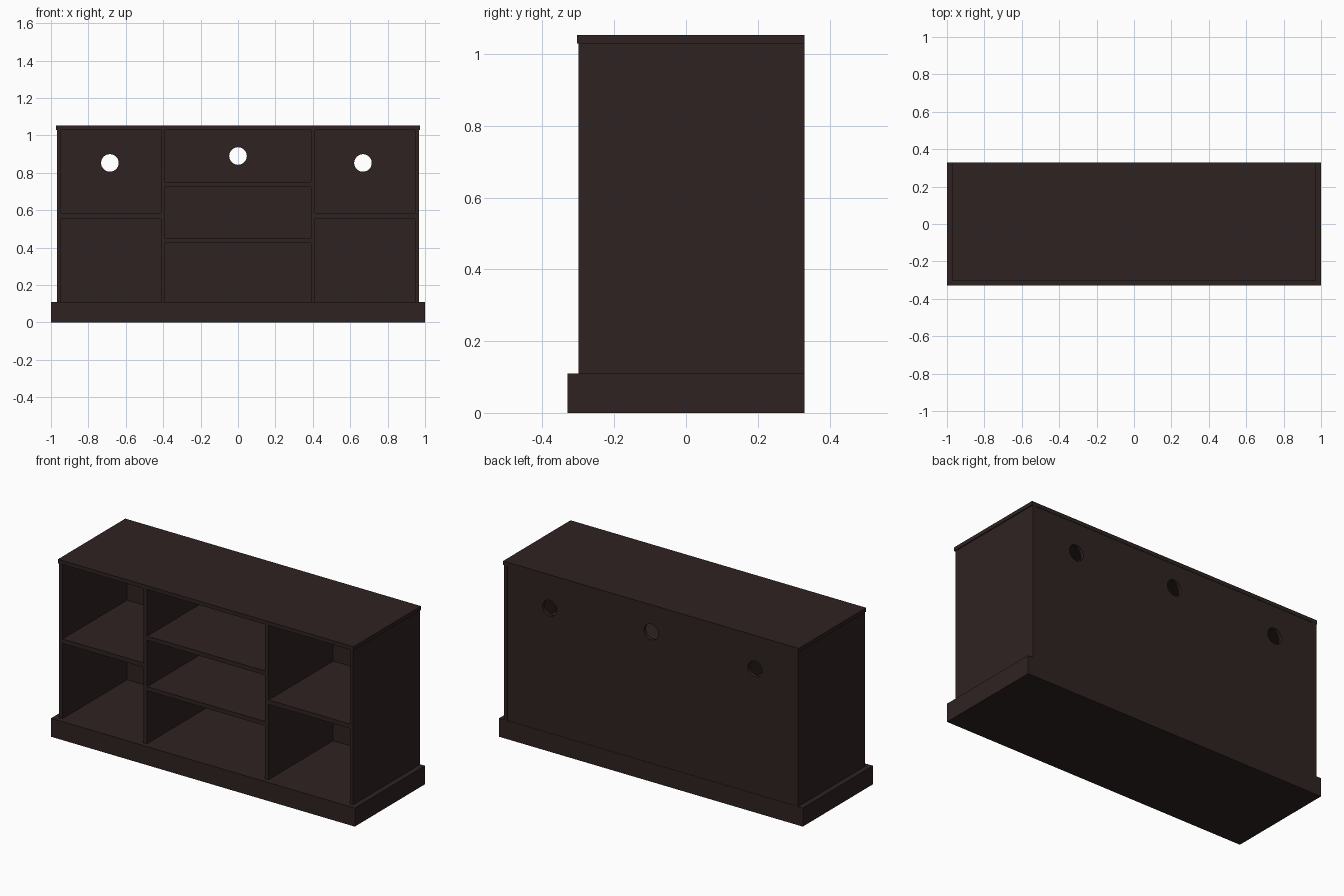
import bpy
import math
from mathutils import Matrix
import bmesh

cube = bpy.data.objects.get("Cube")
if cube:
    bpy.data.objects.remove(cube, do_unlink=True)

WOOD = (0.027, 0.0165, 0.0155, 1)
wood = bpy.data.materials.new("dark_brown_wood")
wood.use_nodes = True
wood.diffuse_color = WOOD
wood.node_tree.nodes["Principled BSDF"].inputs["Base Color"].default_value = WOOD


def link(name, bm):
    mesh = bpy.data.meshes.new(name)
    bm.to_mesh(mesh)
    bm.free()
    mesh.materials.append(wood)
    obj = bpy.data.objects.new(name, mesh)
    bpy.context.collection.objects.link(obj)
    return obj


def board(name, x, y, z):
    """Box spanning the (low, high) range on each axis."""
    bm = bmesh.new()
    bmesh.ops.create_cube(bm, size=1)
    for v in bm.verts:
        v.co = [lo if c < 0 else hi for c, (lo, hi) in zip(v.co, (x, y, z))]
    return link(name, bm)


FRONT, BACK = -0.30, 0.33
BASE, UNDER_TOP, TOP = 0.11, 1.03, 1.053
OUTER, INNER, PANEL_BACK = 0.968, 0.946, 0.308
DIV_IN, DIV_OUT = 0.389, 0.411
depth = (FRONT, BACK)
inside = (FRONT + 0.002, PANEL_BACK)
height = (BASE, UNDER_TOP)

# Plinth with skirting boards, and the top board
board("plinth", (-OUTER, OUTER), depth, (0, BASE))
board("front_skirting", (-1, 1), (-0.33, FRONT), (0, BASE))
board("top_board", (-0.973, 0.973), (-0.304, BACK), (UNDER_TOP, TOP))

# Mirrored uprights, side skirting and side shelves
for side, s in (("left", 1), ("right", -1)):
    def span(a, b):
        return tuple(sorted((s * a, s * b)))
    board(side + "_skirting", span(OUTER, 1), depth, (0, BASE))
    board(side + "_side_panel", span(INNER, OUTER), depth, height)
    board(side + "_divider", span(DIV_IN, DIV_OUT), (FRONT, PANEL_BACK), height)
    board(side + "_shelf", span(DIV_OUT, INNER), inside, (0.557, 0.584))

# Centre shelves
for name, z in (("upper", 0.725), ("lower", 0.424)):
    board(name + "_centre_shelf", (-DIV_IN, DIV_IN), inside, (z, z + 0.025))

# Back panel with three round cable holes
back = board("back_panel", (-INNER, INNER), (PANEL_BACK, BACK - 0.002), height)
bm = bmesh.new()
for x, z in ((-0.685, 0.853), (0, 0.89), (0.668, 0.853)):
    bmesh.ops.create_cone(
        bm, cap_ends=True, segments=32, radius1=0.047, radius2=0.047, depth=0.2,
        matrix=Matrix.Translation((x, BACK, z)) @ Matrix.Rotation(math.pi / 2, 4, "X"))
cutter = link("cable_hole_cutter", bm)
cutter.hide_render = True
mod = back.modifiers.new("cable_holes", "BOOLEAN")
mod.operation = "DIFFERENCE"
mod.solver = "EXACT"
mod.object = cutter
bpy.context.view_layer.objects.active = back
back.select_set(True)
bpy.ops.object.modifier_apply(modifier=mod.name)
bpy.data.objects.remove(cutter, do_unlink=True)
bpy.ops.object.shade_smooth_by_angle(angle=math.radians(30))
